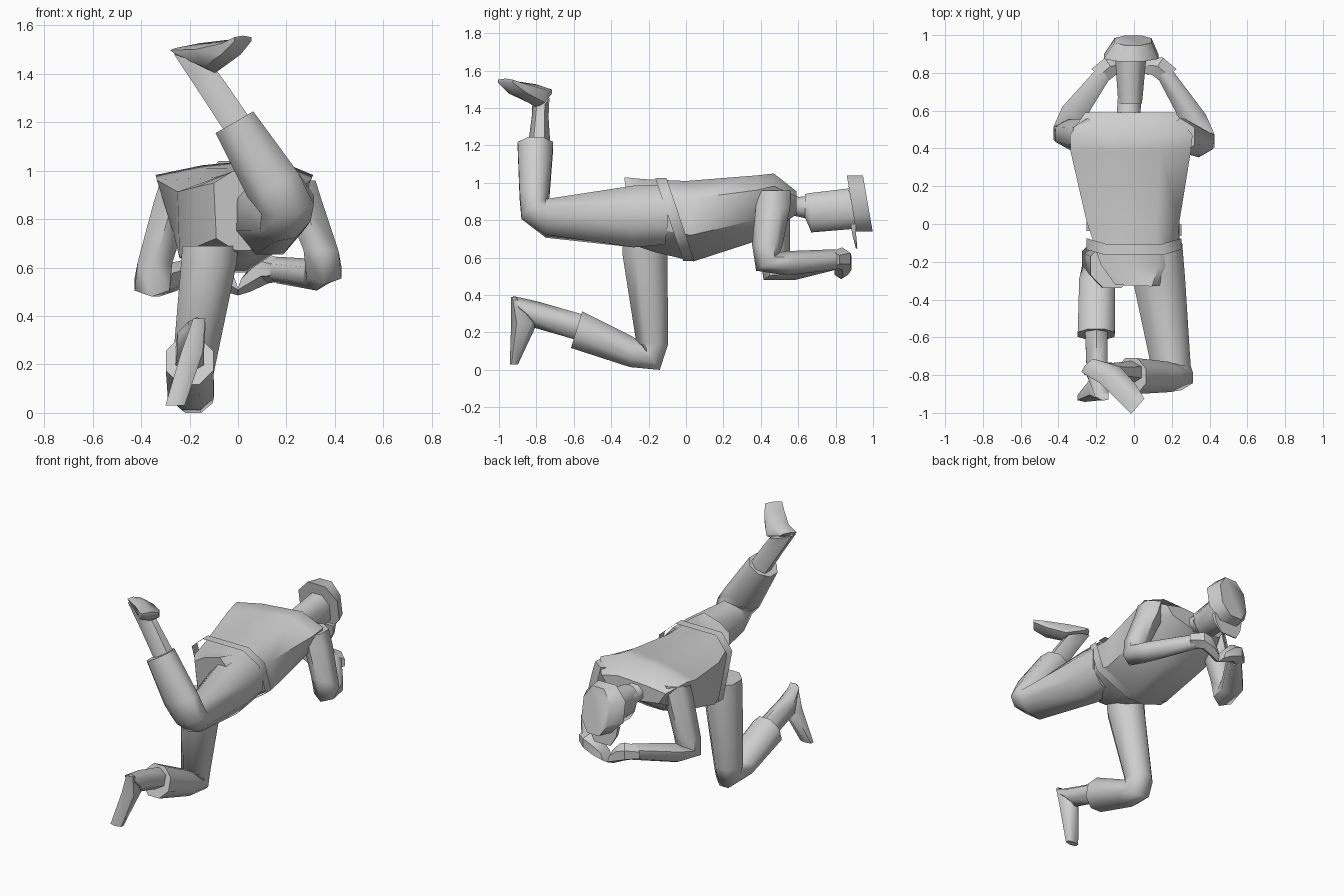
import bpy, bmesh, math
from mathutils import Vector

grey = bpy.data.materials.new("plain_grey")
grey.diffuse_color = (0.62, 0.62, 0.62, 1)


def finish(name, bm, angle):
    bmesh.ops.recalc_face_normals(bm, faces=bm.faces)
    me = bpy.data.meshes.new(name)
    bm.to_mesh(me)
    bm.free()
    me.materials.append(grey)
    ob = bpy.data.objects.new(name, me)
    bpy.context.collection.objects.link(ob)
    bpy.ops.object.select_all(action='DESELECT')
    ob.select_set(True)
    bpy.context.view_layer.objects.active = ob
    bpy.ops.object.shade_smooth_by_angle(angle=math.radians(angle))
    return ob


def round_profile(n, power):
    """Unit cross-section with n sides that fills the square -1..1."""
    pts = []
    for i in range(n):
        a = 2 * math.pi * (i + 0.5) / n
        c, s = math.cos(a), math.sin(a)
        pts.append((math.copysign(abs(c) ** power, c), math.copysign(abs(s) ** power, s)))
    mx, my = max(p[0] for p in pts), max(p[1] for p in pts)
    return [(p[0] / mx, p[1] / my) for p in pts]


def loft(name, rings, n=8, power=1.0, cap=True, angle=62, profile=None):
    """Skin rings of (centre, side radius, up radius, optional lower-half width)."""
    bm = bmesh.new()
    profile = profile or round_profile(n, power)
    n = len(profile)
    loops = []
    for c, u, v, *low in rings:
        c, u, v = Vector(c), Vector(u), Vector(v)
        low = low[0] if low else 1
        loops.append([bm.verts.new(c + u * p * (low if q < 0 else 1) + v * q)
                      for p, q in profile])
    for a, b in zip(loops, loops[1:]):
        for i in range(n):
            j = (i + 1) % n
            bm.faces.new((a[i], a[j], b[j], b[i]))
    if cap:
        bm.faces.new(loops[0])
        bm.faces.new(loops[-1])
    return finish(name, bm, angle)


def box_ring(y, x0, x1, z0, z1, lean=0.0, low=1.0):
    return (((x0 + x1) / 2, y, (z0 + z1) / 2), ((x1 - x0) / 2, 0, 0),
            (0, lean, (z1 - z0) / 2), low)


# Torso, hips to shoulders: flat back, belly dropping to one side
trunk = [(1, 0.55), (0.5, 1), (-0.4, 0.82), (-1, 0.55),
         (-0.92, -0.72), (-0.3, -1), (0.15, -1), (0.95, -0.35)]
loft("torso", [
    box_ring(-0.31, -0.10, 0.16, 0.67, 1.03, -0.02),
    box_ring(-0.20, -0.175, 0.23, 0.63, 1.02, -0.03, 1.1),
    box_ring(0.02, -0.25, 0.24, 0.58, 1.01, -0.02, 1.05),
    box_ring(0.38, -0.335, 0.30, 0.69, 1.04, 0, 0.85),
    box_ring(0.47, -0.34, 0.31, 0.75, 1.05, 0, 0.85),
    box_ring(0.59, -0.26, 0.22, 0.83, 0.955, 0, 0.85),
], profile=trunk, angle=50)

# Belt, an open slanted band round the waist
band = [(1, 0.6), (0.6, 1), (-0.6, 1), (-1, 0.6),
        (-1, -0.7), (-0.35, -1), (0.2, -1), (1, -0.35)]
loft("belt", [
    ((0, -0.09, 0.805), (0.252, 0, 0), (0, -0.075, 0.222)),
    ((0, -0.03, 0.805), (0.252, 0, 0), (0, -0.075, 0.222)),
], cap=False, profile=band)

# Raised leg
loft("raised_leg", [
    ((0.125, -0.12, 0.83), (0.13, 0.02, 0), (0, 0, 0.16)),
    ((0.13, -0.28, 0.82), (0.14, 0, 0), (0, 0, 0.165)),
    ((0.195, -0.75, 0.81), (0.105, 0, 0.02), (0, 0, 0.095)),
    ((0.205, -0.815, 0.86), (0.108, 0, 0.02), (0, 0.065, 0.045)),
    ((0.145, -0.81, 0.94), (0.105, 0, 0.05), (0, 0.08, 0)),
    ((-0.015, -0.805, 1.20), (0.078, 0, 0.045), (0, 0.095, 0)),
])
loft("raised_ankle", [
    ((-0.01, -0.785, 1.20), (0.05, 0, 0.03), (0, 0.06, 0)),
    ((-0.11, -0.78, 1.35), (0.058, 0, 0.015), (0, 0.045, 0)),
    ((-0.18, -0.775, 1.452), (0.085, 0, -0.03), (0, 0.045, 0)),
], n=6)
loft("raised_foot", [
    ((-0.24, -0.75, 1.488), (0.028, 0.033, 0), (-0.02, 0, 0.018)),
    ((-0.125, -0.80, 1.465), (0.035, 0.045, 0), (-0.03, 0, 0.062)),
    ((-0.03, -0.90, 1.502), (0.04, 0.05, 0), (0, 0, 0.04)),
    ((0.02, -0.965, 1.543), (0.035, 0.04, 0), (0, 0, 0.015)),
], n=6, power=0.8)

# Kneeling leg
loft("kneeling_leg", [
    ((-0.115, -0.22, 0.69), (0.115, 0, 0), (0, -0.12, 0)),
    ((-0.12, -0.22, 0.62), (0.115, 0, 0), (0, -0.12, 0)),
    ((-0.19, -0.18, 0.14), (0.085, 0, 0), (0, -0.085, 0)),
    ((-0.185, -0.19, 0.068), (0.08, 0, 0), (0, -0.05, 0.068)),
    ((-0.195, -0.29, 0.095), (0.095, 0, 0), (0, 0.01, 0.08)),
    ((-0.20, -0.585, 0.215), (0.098, 0, 0), (0, 0.03, 0.098)),
])
loft("kneeling_ankle", [
    ((-0.20, -0.54, 0.22), (0.06, 0, 0), (0, 0.01, 0.07)),
    ((-0.195, -0.80, 0.295), (0.055, 0, 0), (0, 0.01, 0.07)),
    ((-0.17, -0.91, 0.36), (0.035, 0, 0), (0, -0.015, 0.035)),
], n=6)
loft("kneeling_foot", [
    ((-0.16, -0.92, 0.39), (0.025, 0, 0), (0, 0.015, 0)),
    ((-0.19, -0.865, 0.25), (0.045, 0, 0), (0, 0.07, 0.0)),
    ((-0.26, -0.92, 0.03), (0.04, 0, 0), (0, 0.022, 0)),
], n=6, power=0.8)

# Arms and hands; s is the side, dy and dz shift the elbow
for label, s, dy, dz in (("left", -1, 0.01, 0.0), ("right", 1, -0.03, 0.05)):
    loft(label + "_arm", [
        ((s * 0.245, 0.465, 0.96), (0.075, 0, 0), (0, 0.095, 0)),
        ((s * 0.27, 0.465, 0.87), (0.078, 0, 0), (0, 0.092, 0)),
        ((s * 0.343, 0.465 + dy, 0.62 + dz), (0.072, 0, 0), (0, 0.082, 0)),
        ((s * 0.355, 0.47 + dy, 0.53 + dz), (0.072, 0, 0), (0, 0.065, 0.05)),
        ((s * 0.325, 0.57 + dy, 0.545 + dz / 2), (0.055, s * 0.04, 0), (0, 0, 0.065)),
        ((s * 0.16, 0.80, 0.59), (0.035, s * 0.025, 0), (0, 0, 0.055)),
    ], n=6)
    loft(label + "_hand", [
        ((s * 0.185, 0.785, 0.59), (0.04, s * 0.035, 0), (0, 0, 0.045)),
        ((s * 0.125, 0.835, 0.595), (0.03, s * 0.045, 0), (0, 0, 0.06)),
        ((s * 0.07, 0.84, 0.57), (0.015, s * 0.045, 0), (0.02 * s, 0, 0.07)),
        ((s * 0.015, 0.83, 0.53), (0.01, s * 0.035, 0), (0.015 * s, 0, 0.045)),
    ], n=6, angle=35)

# Neck and head, face turned down
loft("neck", [
    box_ring(0.52, -0.10, 0.04, 0.83, 0.985),
    box_ring(0.60, -0.09, 0.035, 0.82, 0.925),
    box_ring(0.68, -0.085, 0.04, 0.80, 0.93),
])
loft("head", [
    box_ring(0.635, -0.08, 0.04, 0.82, 0.94, 0.0),
    box_ring(0.665, -0.085, 0.045, 0.735, 0.945, -0.005),
    box_ring(0.89, -0.10, 0.065, 0.755, 0.97, -0.02),
], power=0.9)

# Cap and its peak
loft("cap", [
    ((-0.015, 0.885, 0.89), (0.145, 0, 0), (0, -0.025, 0.15)),
    ((-0.005, 0.972, 0.89), (0.098, 0, 0), (0, -0.026, 0.15)),
], power=0.9, angle=58)
loft("cap_peak", [
    ((-0.015, 0.895, 0.78), (0.11, 0, 0), (0, 0.015, 0)),
    ((-0.015, 0.90, 0.72), (0.10, 0, 0), (0, 0.01, 0)),
    ((-0.015, 0.912, 0.65), (0.06, 0, 0), (0, 0.004, 0)),
], n=4, power=0.5)
